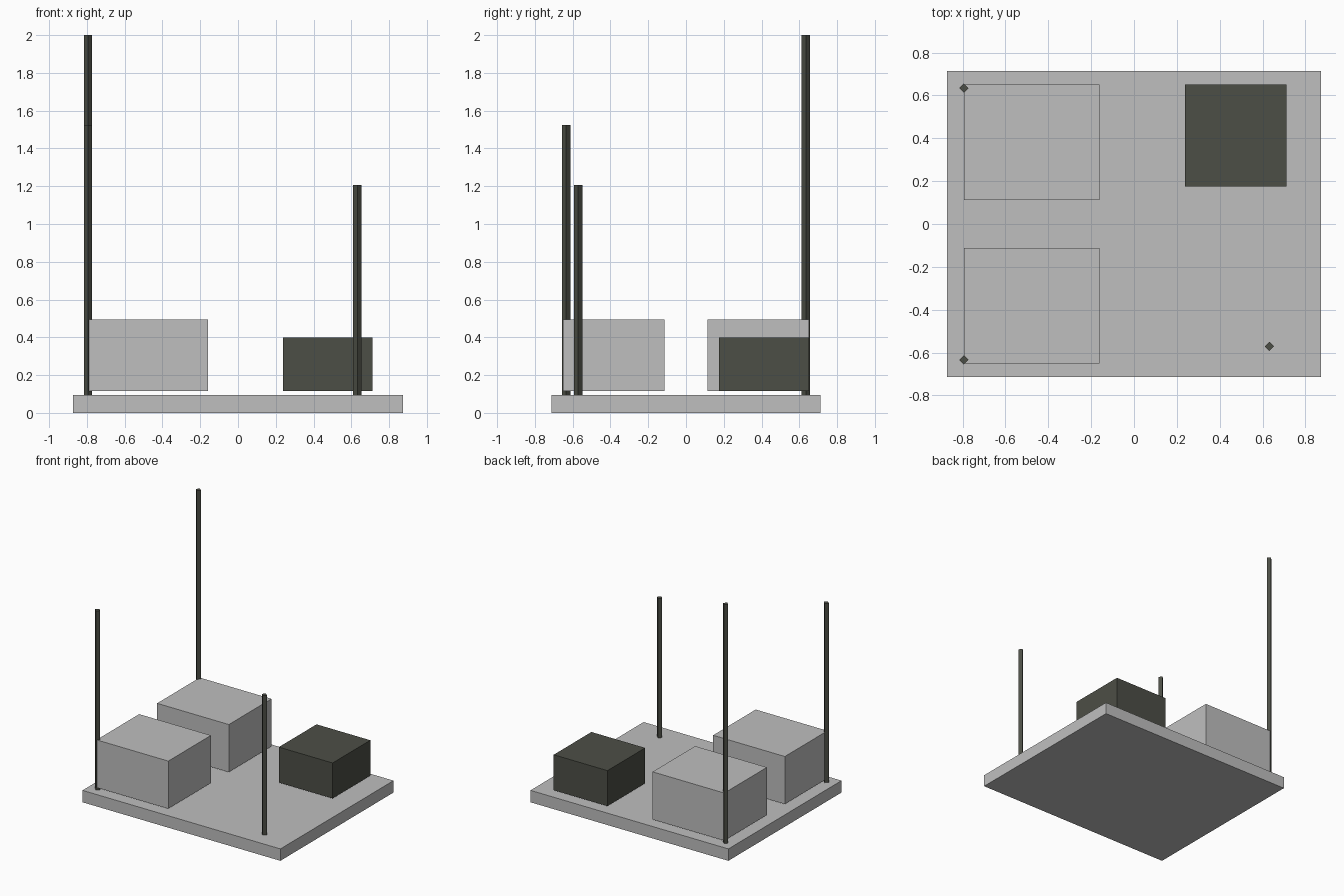
import bpy
from mathutils import Matrix

cube = bpy.data.objects.get("Cube")
if cube:
    bpy.data.objects.remove(cube, do_unlink=True)


def material(name, rgb):
    mat = bpy.data.materials.new(name)
    mat.use_nodes = True
    colour = (*rgb, 1.0)
    mat.diffuse_color = colour
    mat.node_tree.nodes["Principled BSDF"].inputs["Base Color"].default_value = colour
    return mat


light_grey = material("light_grey", (0.52, 0.52, 0.52))
dark_olive = material("dark_olive_grey", (0.073, 0.077, 0.061))


def box(name, x, y, z, mat):
    """Box spanning the given (low, high) ranges."""
    spans = (x, y, z)
    centre = [(a + b) / 2 for a, b in spans]
    size = [b - a for a, b in spans]
    bpy.ops.mesh.primitive_cube_add(size=1, location=centre)
    obj = bpy.context.object
    obj.name = name
    obj.data.transform(Matrix.Diagonal((*size, 1)))
    obj.data.materials.append(mat)


def pole(name, x, y, top):
    """Slim four-sided pole standing on the base, corners along x and y."""
    bpy.ops.mesh.primitive_cylinder_add(
        vertices=4, radius=POLE_RADIUS, depth=top - BASE_TOP,
        location=(x, y, (top + BASE_TOP) / 2))
    obj = bpy.context.object
    obj.name = name
    obj.data.materials.append(dark_olive)


BASE_TOP = 0.095
BLOCK_BOTTOM = 0.115
POLE_RADIUS = 0.022

# Base slab
box("base_slab", (-0.873, 0.873), (-0.713, 0.713), (0, BASE_TOP), light_grey)

# Blocks hover slightly above the slab
for name, y in (("front_block", (-0.65, -0.113)), ("back_block", (0.113, 0.65))):
    box(name, (-0.793, -0.16), y, (BLOCK_BOTTOM, 0.495), light_grey)
box("dark_block", (0.238, 0.712), (0.175, 0.65), (BLOCK_BOTTOM, 0.398), dark_olive)

# Poles
pole("back_right_pole", -0.794, 0.634, 2.0)
pole("front_right_pole", -0.794, -0.634, 1.525)
pole("front_left_pole", 0.632, -0.571, 1.207)
